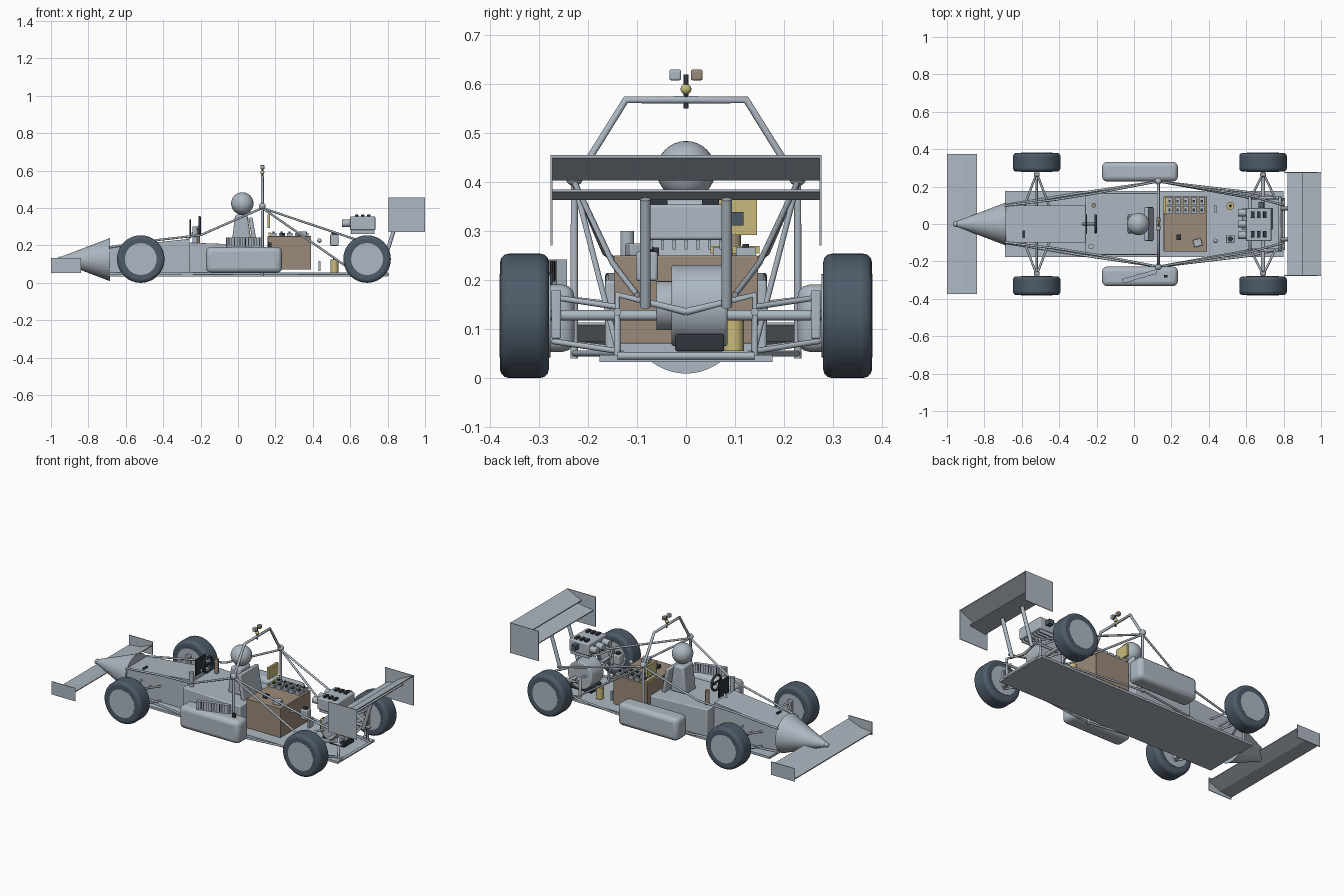
import bpy, bmesh, math
from mathutils import Vector, Matrix

cube = bpy.data.objects.get("Cube")
if cube:
    bpy.data.objects.remove(cube)


def material(name, r, g, b):
    m = bpy.data.materials.new(name)
    m.use_nodes = True
    m.diffuse_color = (r, g, b, 1)
    m.node_tree.nodes["Principled BSDF"].inputs["Base Color"].default_value = (r, g, b, 1)
    return m


GREY = material("light grey", .42, .48, .54)
RUBBER = material("tyre slate", .075, .105, .14)
BROWN = material("brown", .33, .255, .19)
YELLOW = material("yellow", .58, .5, .2)
DARK = material("dark slate", .03, .037, .047)


def finish(name, bm, mat, bevel=0, smooth=True, segments=3):
    bmesh.ops.recalc_face_normals(bm, faces=bm.faces)
    mesh = bpy.data.meshes.new(name)
    bm.to_mesh(mesh)
    bm.free()
    mesh.materials.append(mat)
    ob = bpy.data.objects.new(name, mesh)
    bpy.context.collection.objects.link(ob)
    if bevel:
        mod = ob.modifiers.new("rounding", "BEVEL")
        mod.width, mod.segments, mod.limit_method = bevel, segments, "ANGLE"
    if smooth:
        bpy.ops.object.select_all(action="DESELECT")
        ob.select_set(True)
        bpy.context.view_layer.objects.active = ob
        bpy.ops.object.shade_smooth_by_angle(angle=math.radians(35))
    return ob


def box(name, mat, centre, size, bevel=0, rot=(0, 0, 0)):
    bm = bmesh.new()
    bmesh.ops.create_cube(bm, size=1)
    bmesh.ops.scale(bm, vec=size, verts=bm.verts)
    ob = finish(name, bm, mat, bevel, smooth=bevel > 0)
    ob.location, ob.rotation_euler = centre, [math.radians(a) for a in rot]
    return ob


def rod(name, mat, a, b, r1, r2=None, bevel=0, sides=32):
    a, b = Vector(a), Vector(b)
    bm = bmesh.new()
    turn = (b - a).to_track_quat("Z", "Y").to_matrix().to_4x4()
    bmesh.ops.create_cone(bm, cap_ends=True, segments=sides, radius1=r1,
                          radius2=r1 if r2 is None else r2, depth=(b - a).length,
                          matrix=Matrix.Translation((a + b) / 2) @ turn)
    return finish(name, bm, mat, bevel)


def ball(name, mat, centre, r):
    bm = bmesh.new()
    bmesh.ops.create_uvsphere(bm, u_segments=32, v_segments=16, radius=r,
                              matrix=Matrix.Translation(centre))
    return finish(name, bm, mat)


def tubes(name, paths, r, mat=GREY, mirror=True, closed=False):
    curve = bpy.data.curves.new(name, "CURVE")
    curve.dimensions, curve.bevel_depth, curve.bevel_resolution = "3D", r, 3
    curve.use_fill_caps = True
    for path in paths:
        for side in ((1, -1) if mirror else (1,)):
            s = curve.splines.new("POLY")
            s.points.add(len(path) - 1)
            s.use_cyclic_u = closed
            for p, (x, y, z) in zip(s.points, path):
                p.co = (x, y * side, z, 1)
    curve.materials.append(mat)
    ob = bpy.data.objects.new(name, curve)
    bpy.context.collection.objects.link(ob)
    bpy.ops.object.select_all(action="DESELECT")
    ob.select_set(True)
    bpy.context.view_layer.objects.active = ob
    bpy.ops.object.convert(target="MESH")
    return ob


def extrude(name, mat, profile, half, bevel=0):
    """Side profile in x and z, pulled across y."""
    bm = bmesh.new()
    face = bm.faces.new([bm.verts.new((x, -half, z)) for x, z in profile])
    out = bmesh.ops.extrude_face_region(bm, geom=[face])["geom"]
    bmesh.ops.translate(bm, vec=(0, 2 * half, 0),
                        verts=[v for v in out if isinstance(v, bmesh.types.BMVert)])
    return finish(name, bm, mat, bevel, smooth=bevel > 0)


# Wheels with pale hub faces and uprights
for end, x in (("front", -.52), ("rear", .69)):
    for side, s in (("left", 1), ("right", -1)):
        label = f"{end}_{side}"
        rod(label + "_tyre", RUBBER, (x, s * .28, .127), (x, s * .38, .127), .127, bevel=.018, sides=56)
        rod(label + "_hub", GREY, (x, s * .277, .127), (x, s * .381, .127), .085, sides=48)
        box(label + "_upright", GREY, (x, s * .265, .13), (.03, .02, .1), .004)

# Floor, nose and tub
box("floor", GREY, (.055, 0, .04), (1.49, .354, .014))
rod("nose_cone", GREY, (-.685, 0, .124), (-.95, 0, .124), .115, .014, sides=48)
ball("nose_tip", GREY, (-.952, 0, .124), .016)
extrude("front_tub", GREY, [(-.69, .045), (-.26, .045), (-.26, .235), (-.69, .19)], .098)
extrude("cockpit_tub", GREY, [(-.26, .045), (.13, .045), (.13, .2), (-.26, .215)], .165, .006)

# Sidepods and the slanted radiator with its fins
for side, s in (("left", 1), ("right", -1)):
    box(side + "_sidepod", GREY, (.032, s * .28, .122), (.405, .105, .138), .026)
box("radiator", GREY, (.03, -.28, .215), (.19, .022, .055), rot=(0, 0, 16))
for i in range(12):
    t = (i - 5.5) * .0155
    box("radiator_fin", DARK, (.03 + t * .96, -.28 + t * .28, .218), (.004, .026, .042), rot=(0, 0, 16))
box("coolant_pump", DARK, (.17, -.28, .2), (.018, .014, .03))

# Wings
for s in (1, -1):
    box("front_end_plate", GREY, (-.92, s * .373, .093), (.16, .004, .08))
    box("rear_end_plate", GREY, (.902, s * .275, .363), (.194, .004, .184))
extrude("front_wing", GREY, [(-1, .066), (-.92, .075), (-.84, .108), (-.84, .113), (-.92, .081), (-1, .072)], .373)
extrude("rear_wing_main", GREY, [(.82, .364), (.93, .38), (.93, .385), (.82, .37)], .275)
extrude("rear_wing_flap", GREY, [(.9, .403), (.997, .449), (.997, .455), (.9, .409)], .275)
tubes("wing_posts", [[(.79, .083, .145), (.86, .083, .365)]], .011)

# Roll hoop and space frame
tubes("roll_hoop", [[(.13, .228, .04), (.13, .228, .4), (.13, .123, .568), (.13, 0, .568)]], .008)
tubes("frame_rails", [
    [(.13, .228, .4), (-.2, .165, .255), (-.42, .13, .23), (-.69, .098, .19)],
    [(.13, .228, .4), (.62, .15, .235), (.8, .1, .17)],
    [(.13, .228, .05), (.62, .17, .05), (.8, .13, .05)],
    [(-.69, .1, .05), (-.26, .17, .05), (.13, .228, .05)],
    [(.13, .228, .4), (.62, .14, .06)],
], .006)
tubes("rear_frame", [
    [(x, .14, .04), (x, .14, .17), (x, 0, .135)] for x in (.62, .78)
] + [[(.62, .14, .135), (.8, .14, .135)], [(.8, .14, .045), (.8, 0, .045)]], .008)
for s in (1, -1):
    ball("hoop_joint", GREY, (.13, s * .228, .41), .018)

# Suspension arms, upper and lower
arms = []
for x, inner in ((-.52, .1), (.69, .14)):
    for dx in (-.065, .065):
        for z in (.075, .165):
            arms.append([(x + dx, inner, z - .02), (x, .272, z)])
    arms.append([(x, inner, .125), (x, .272, .125)])
tubes("suspension_arms", arms, .006)

# Sensor mast
rod("mast", DARK, (.13, 0, .55), (.13, 0, .62), .005, sides=16)
ball("mast_ball", YELLOW, (.13, 0, .59), .011)
for s, mat in ((-1, GREY), (1, BROWN)):
    box("mast_sensor", mat, (.13, s * .022, .619), (.022, .024, .022), .004)

# Driver and seat
ball("driver_head", GREY, (.023, 0, .424), .06)
extrude("driver_torso", GREY, [(-.035, .2), (.075, .2), (.05, .365), (-.015, .365)], .052, .012)
box("seat_back", GREY, (.08, 0, .27), (.022, .18, .16), .006, rot=(0, -10, 0))

# Steering wheel and dash
ring = [(-.205, .045 * math.cos(a), .305 + .045 * math.sin(a))
        for a in [math.tau * i / 28 for i in range(28)]]
tubes("steering_wheel", [ring], .007, DARK, mirror=False, closed=True)
box("steering_spoke", DARK, (-.205, 0, .305), (.008, .085, .014))
rod("steering_column", GREY, (-.205, 0, .305), (-.3, 0, .2), .007, sides=16)
box("dash", DARK, (-.255, 0, .29), (.008, .1, .1), .003)
rod("cockpit_switch", BROWN, (-.215, .1, .2), (-.215, .1, .3), .012, sides=20)
rod("fluid_reservoir", GREY, (-.23, -.12, .21), (-.23, -.12, .3), .014, sides=20)
box("nose_vent", DARK, (-.59, -.055, .203), (.012, .04, .01))

# Battery box with cell blocks on the lid
box("battery_box", BROWN, (.275, 0, .16), (.232, .295, .18), .003)
for i in range(5):
    for y in (.075, .122):
        x = .19 + i * .043
        box("battery_cell", GREY, (x, y, .258), (.03, .04, .018))
        box("cell_terminal", DARK, (x, y, .27), (.012, .014, .008))
box("busbar", YELLOW, (.17, .1, .262), (.012, .1, .016))
box("fuse_plate", YELLOW, (.165, .1, .328), (.014, .09, .072))
box("lid_relay", GREY, (.34, -.1, .262), (.045, .04, .025), .003, rot=(0, 0, 15))
box("lid_plug", DARK, (.24, -.07, .258), (.025, .03, .018))

# Loose equipment behind the battery
rod("yellow_bottle", YELLOW, (.515, .097, .055), (.515, .097, .125), .021)
rod("bottle_cap", DARK, (.515, .097, .125), (.515, .097, .135), .008, sides=16)
box("slim_plate", GREY, (.435, .08, .09), (.01, .045, .055))
ball("frame_sensor", GREY, (.435, -.09, .226), .012)
box("pump", GREY, (.515, -.08, .228), (.045, .045, .06), .006)
rod("pump_cap", DARK, (.515, -.08, .25), (.515, -.08, .268), .014, sides=20)

# Motor and gearbox
rod("motor", GREY, (.66, -.03, .148), (.66, .085, .148), .083, bevel=.006, sides=40)
rod("motor_nose", GREY, (.66, -.06, .148), (.66, -.03, .148), .05)
box("motor_mount", DARK, (.66, .028, .072), (.15, .1, .035), .004)
for s in (1, -1):
    tubes("drive_shaft", [[(.69, s * .06, .128), (.69, s * .28, .128)]], .011, mirror=False)

# Inverter with cooling fins, lid ports and cable glands
box("inverter", GREY, (.667, -.003, .318), (.135, .175, .072), .006)
for i in range(7):
    box("inverter_fin", GREY, (.667, (i - 3) * .024, .273), (.125, .007, .022))
for x in (.635, .667, .7):
    for y in (-.055, .05):
        box("inverter_port", DARK, (x, y, .358), (.018, .035, .012), .002)
for y in (-.06, 0, .06):
    rod("cable_gland", GREY, (.555, y, .318), (.605, y, .318), .02, bevel=.003, sides=20)
box("inverter_connector", RUBBER, (.68, .1, .325), (.03, .035, .028))
